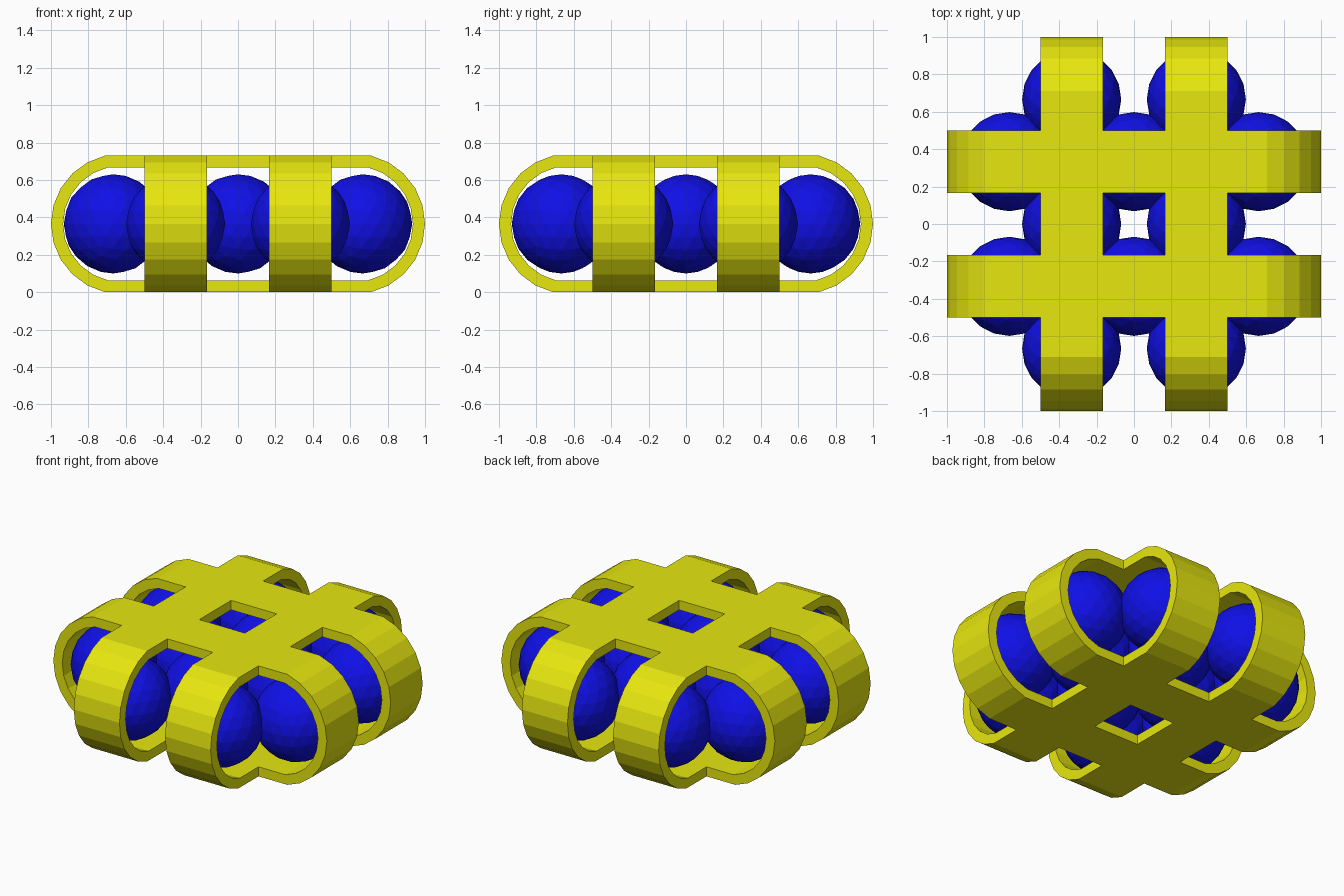
import bpy, bmesh, math

if "Cube" in bpy.data.objects:
    bpy.data.objects.remove(bpy.data.objects["Cube"])

MID = 0.365          # half height of the frame
CX = 0.625           # centre of the rounded ends
STEPS = 10           # facets per rounded end


def material(name, colour):
    m = bpy.data.materials.new(name)
    m.diffuse_color = (*colour, 1)
    m.use_nodes = True
    m.node_tree.nodes["Principled BSDF"].inputs["Base Color"].default_value = m.diffuse_color
    return m


yellow = material("yellow", (0.8, 0.8, 0.005))
blue = material("blue", (0.005, 0.005, 0.8))


def finish(bm, name, mat):
    bmesh.ops.recalc_face_normals(bm, faces=bm.faces)
    me = bpy.data.meshes.new(name)
    bm.to_mesh(me)
    bm.free()
    me.materials.append(mat)
    ob = bpy.data.objects.new(name, me)
    bpy.context.collection.objects.link(ob)
    return ob


def loop_profile(radius, half_height):
    """Long loop: flat top and bottom with a circular arc at each end."""
    a = math.asin(half_height / radius)
    arc = [a - 2 * a * i / STEPS for i in range(STEPS + 1)]
    right = [(CX + radius * math.cos(t), MID + radius * math.sin(t)) for t in arc]
    return right + [(-x, z) for x, z in reversed(right)]


def band(name, offset, along_y):
    """Hollow band, one third wide, running along x or y."""
    outer, inner = loop_profile(0.375, MID), loop_profile(0.31, 0.302)
    bm = bmesh.new()
    rings = []
    for prof in (outer, inner):
        for side in (-1, 1):
            w = offset + side / 6
            rings.append([bm.verts.new((w, u, z) if along_y else (u, w, z))
                          for u, z in prof])
    o0, o1, i0, i1 = rings
    n = len(outer)
    for k in range(n):
        j = (k + 1) % n
        for a, b in ((o0, o1), (o1, i1), (i1, i0), (i0, o0)):
            bm.faces.new((a[k], a[j], b[j], b[k]))
    return finish(bm, name, yellow)


# Frame: four crossing bands joined into one solid
frame = band("frame", 1 / 3, False)
for off, along_y in ((-1 / 3, False), (1 / 3, True), (-1 / 3, True)):
    other = band("band_cutter", off, along_y)
    mod = frame.modifiers.new("join", 'BOOLEAN')
    mod.operation, mod.solver, mod.object = 'UNION', 'EXACT', other
    bpy.context.view_layer.objects.active = frame
    bpy.ops.object.modifier_apply(modifier=mod.name)
    bpy.data.objects.remove(other)

# Balls: three inside each band, between the crossings
for s in (-1, 1):
    for t in (-2, 0, 2):
        for x, y in ((t / 3, s / 3), (s / 3, t / 3)):
            bm = bmesh.new()
            bmesh.ops.create_icosphere(bm, subdivisions=3, radius=0.265)
            bmesh.ops.translate(bm, verts=bm.verts, vec=(x, y, MID))
            finish(bm, "ball", blue)
